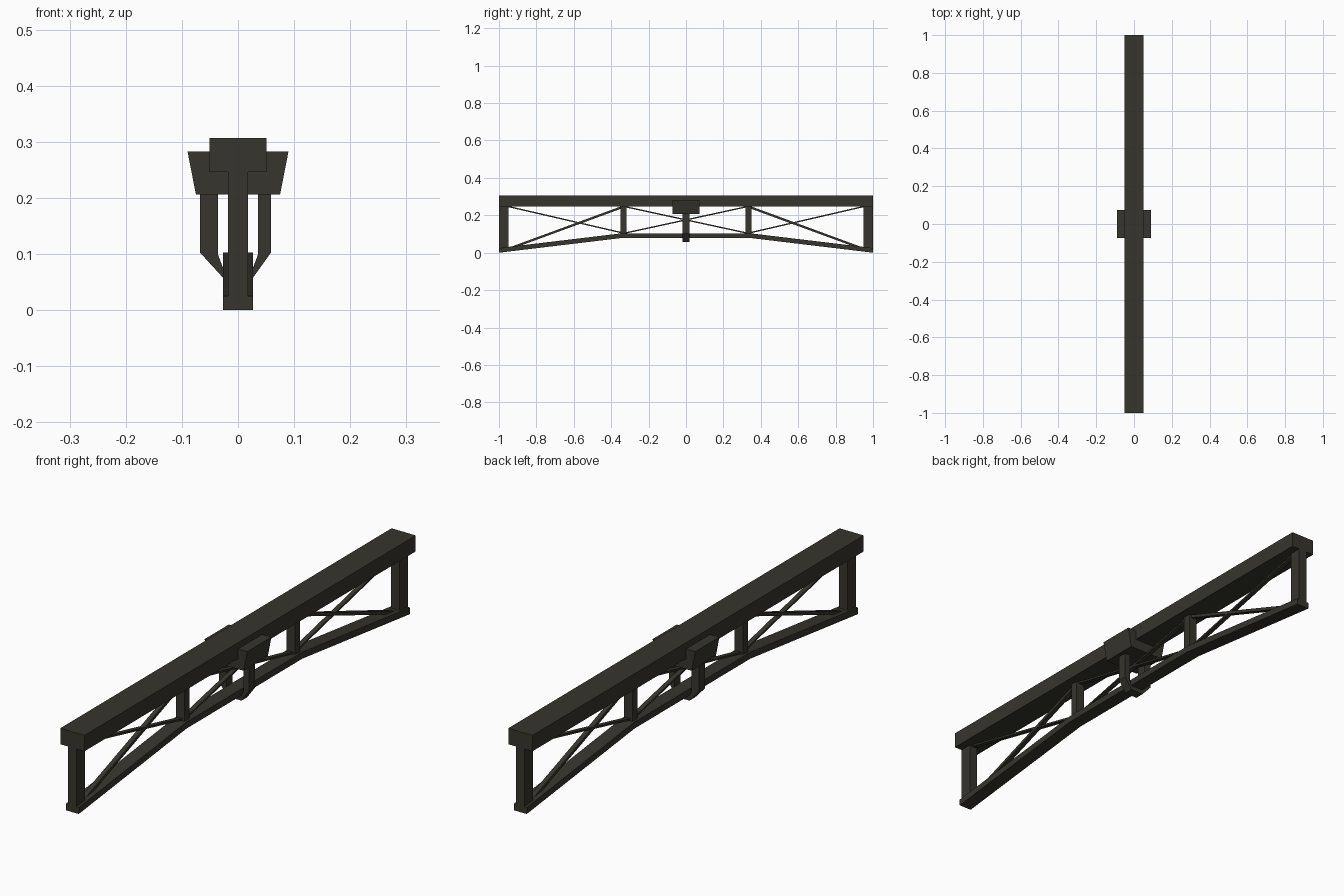
import bpy
import math
from mathutils import Vector

if "Cube" in bpy.data.objects:
    bpy.data.objects.remove(bpy.data.objects["Cube"])

# Single dark weathered colour
dark = bpy.data.materials.new("dark_weathered_timber")
dark.diffuse_color = (0.037, 0.035, 0.026, 1)
dark.use_nodes = True
dark.node_tree.nodes["Principled BSDF"].inputs["Base Color"].default_value = dark.diffuse_color


def make(name, verts, faces):
    me = bpy.data.meshes.new(name)
    me.from_pydata(verts, [], faces)
    me.materials.append(dark)
    ob = bpy.data.objects.new(name, me)
    bpy.context.collection.objects.link(ob)
    return ob


def extrude(name, profile, half, axis):
    """Extrude a 2D profile symmetrically: axis 'x' takes (y, z), axis 'y' takes (x, z)."""
    n = len(profile)
    place = (lambda p, d: (d, p[0], p[1])) if axis == 'x' else (lambda p, d: (p[0], d, p[1]))
    verts = [place(p, d) for d in (-half, half) for p in profile]
    faces = [tuple(range(n))[::-1], tuple(range(n, 2 * n))]
    faces += [(i, (i + 1) % n, (i + 1) % n + n, i + n) for i in range(n)]
    if axis == 'y':
        faces = [f[::-1] for f in faces]
    return make(name, verts, faces)


def box(name, half_x, y0, y1, z0, z1):
    return extrude(name, [(y0, z0), (y1, z0), (y1, z1), (y0, z1)], half_x, 'x')


def brace(name, a, b, thick, half_x):
    """Straight bar between two (y, z) points."""
    a, b = Vector(a), Vector(b)
    d = (b - a).normalized()
    n = Vector((-d.y, d.x)) * thick / 2
    return extrude(name, [tuple(p) for p in (a - n, b - n, b + n, a + n)], half_x, 'x')


# Top beam and bent bottom chord
box("top_beam", 0.051, -1, 1, 0.246, 0.307)
extrude("bottom_chord",
        [(-1, 0), (-0.35, 0.078), (0.35, 0.078), (1, 0),
         (1, 0.025), (0.35, 0.103), (-0.35, 0.103), (-1, 0.025)], 0.027, 'x')

# Posts and outer bay bracing on both ends
for s, side in ((-1, "front"), (1, "back")):
    y = sorted((s * 0.95, s * 1.0))
    box(side + "_end_post", 0.018, y[0], y[1], 0.015, 0.25)
    y = sorted((s * 0.318, s * 0.35))
    box(side + "_inner_post", 0.018, y[0], y[1], 0.09, 0.25)
    brace(side + "_rising_brace", (s * 0.95, 0.02), (s * 0.335, 0.246), 0.012, 0.009)
    brace(side + "_falling_brace", (s * 0.955, 0.248), (s * 0.335, 0.105), 0.007, 0.009)
    # Centre bay cross
    brace(side + "_centre_brace", (s * 0.335, 0.248), (-s * 0.335, 0.103), 0.007, 0.009)

# Saddle block across the beam and strap hanging under the chord
extrude("saddle_block", [(-0.075, 0.206), (0.075, 0.206), (0.09, 0.283), (-0.09, 0.283)], 0.073, 'y')
extrude("hanger_strap",
        [(-0.068, 0.21), (-0.068, 0.103), (-0.027, 0.058), (0.027, 0.058), (0.059, 0.103),
         (0.059, 0.21), (0.036, 0.21), (0.036, 0.1), (0.027, 0.076),
         (-0.027, 0.076), (-0.036, 0.1), (-0.036, 0.21)], 0.018, 'y')
